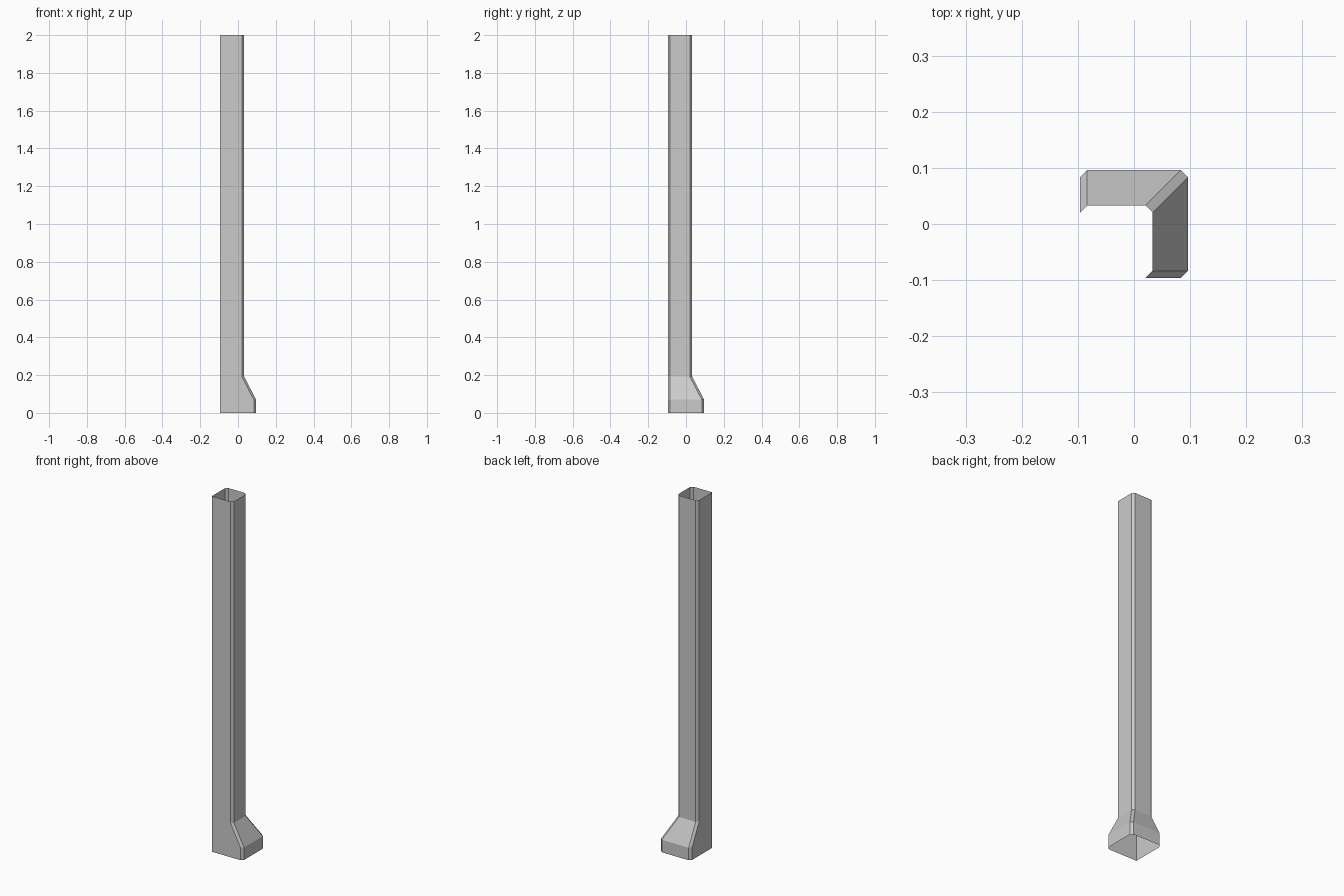
import bpy
import bmesh

if "Cube" in bpy.data.objects:
    bpy.data.objects.remove(bpy.data.objects["Cube"])

LOW = -0.096      # the two flush sides (left and front)
CHAMFER = 0.0125


def section(bm, high, z):
    """Square ring with one sharp corner and three chamfered ones."""
    c = CHAMFER
    points = [
        (LOW, LOW),
        (high - c, LOW), (high, LOW + c),
        (high, high - c), (high - c, high),
        (LOW + c, high), (LOW, high - c),
    ]
    return [bm.verts.new((x, y, z)) for x, y in points]


# Open hollow post: straight foot, flare, then long shaft
bm = bmesh.new()
rings = [section(bm, high, z) for high, z in
         [(0.096, 0.0), (0.096, 0.07), (0.033, 0.192), (0.033, 2.0)]]
for lower, upper in zip(rings, rings[1:]):
    n = len(lower)
    for i in range(n):
        j = (i + 1) % n
        bm.faces.new((lower[i], lower[j], upper[j], upper[i]))

mesh = bpy.data.meshes.new("corner_post")
bm.to_mesh(mesh)
bm.free()
post = bpy.data.objects.new("corner_post", mesh)
bpy.context.collection.objects.link(post)
